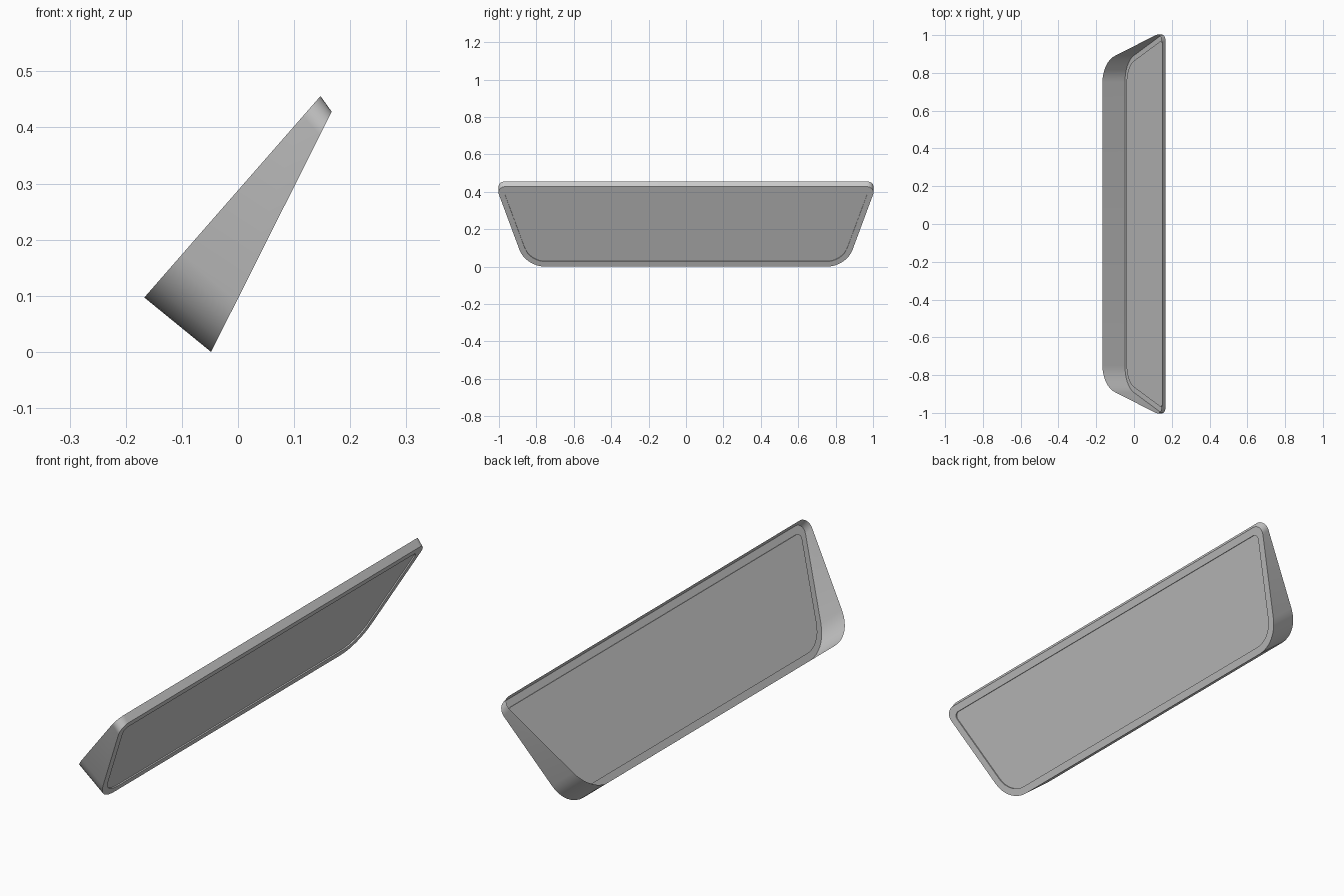
import bpy, bmesh, math
from mathutils import Vector

if "Cube" in bpy.data.objects:
    bpy.data.objects.remove(bpy.data.objects["Cube"])

# Side profile (x, z): open back rim A-D, front floor B-C
A, B = Vector((-0.167, 0, 0.097)), Vector((-0.048, 0, 0.0))
D, C = Vector((0.147, 0, 0.456)), Vector((0.167, 0, 0.428))
L = (C - B).length
Y_BOTTOM, Y_TOP = 0.857, 1.016
SLOPE = (Y_TOP - Y_BOTTOM) / L
INWARD = Vector((B.z - C.z, 0, C.x - B.x)).normalized()


def fillet(p, a, b, r, n=8):
    """Arc points rounding corner p, coming from a and leaving to b."""
    u, v = (a - p).normalized(), (b - p).normalized()
    half = u.angle(v) / 2
    t = r / math.tan(half)
    c = p + (u + v).normalized() * (r / math.sin(half))
    s, e = p + u * t - c, p + v * t - c
    ang = s.angle(e)
    return [c + (s * math.sin(ang * (1 - i / n)) + e * math.sin(ang * i / n)) / math.sin(ang)
            for i in range(n + 1)]


def outline(inset, r_low, r_high):
    """Rounded trapezoid as (y, distance up the slope)."""
    def side(s):
        return Y_BOTTOM + SLOPE * s - inset * math.sqrt(1 + SLOPE ** 2)
    lo, hi = inset, L - inset
    p0, p1 = Vector((side(lo), lo)), Vector((side(hi), hi))
    half = (fillet(p0, Vector((0, lo)), p1, r_low)
            + fillet(p1, p0, Vector((0, hi)), r_high))
    return half + [Vector((-p.x, p.y)) for p in reversed(half)]


def place(points, start, end, offset=Vector((0, 0, 0))):
    return [start.lerp(end, p.y / L) + Vector((0, p.x, 0)) + offset for p in points]


# Open wedge tray: back rim, floor edge, border, recessed panel
outer = outline(0, 0.149, 0.036)
inner = outline(0.03, 0.12, 0.02)
loops = [place(outer, A, D), place(outer, B, C),
         place(inner, B, C), place(inner, B, C, INWARD * 0.005)]

bm = bmesh.new()
rings = [[bm.verts.new(p) for p in loop] for loop in loops]
for r0, r1 in zip(rings, rings[1:]):
    for i in range(len(r0)):
        j = (i + 1) % len(r0)
        bm.faces.new((r0[i], r0[j], r1[j], r1[i]))
bm.faces.new(rings[-1])
bmesh.ops.recalc_face_normals(bm, faces=bm.faces)

mesh = bpy.data.meshes.new("wedge_tray")
bm.to_mesh(mesh)
bm.free()
tray = bpy.data.objects.new("wedge_tray", mesh)
bpy.context.collection.objects.link(tray)
bpy.context.view_layer.objects.active = tray
tray.select_set(True)
bpy.ops.object.shade_smooth_by_angle(angle=math.radians(30))
